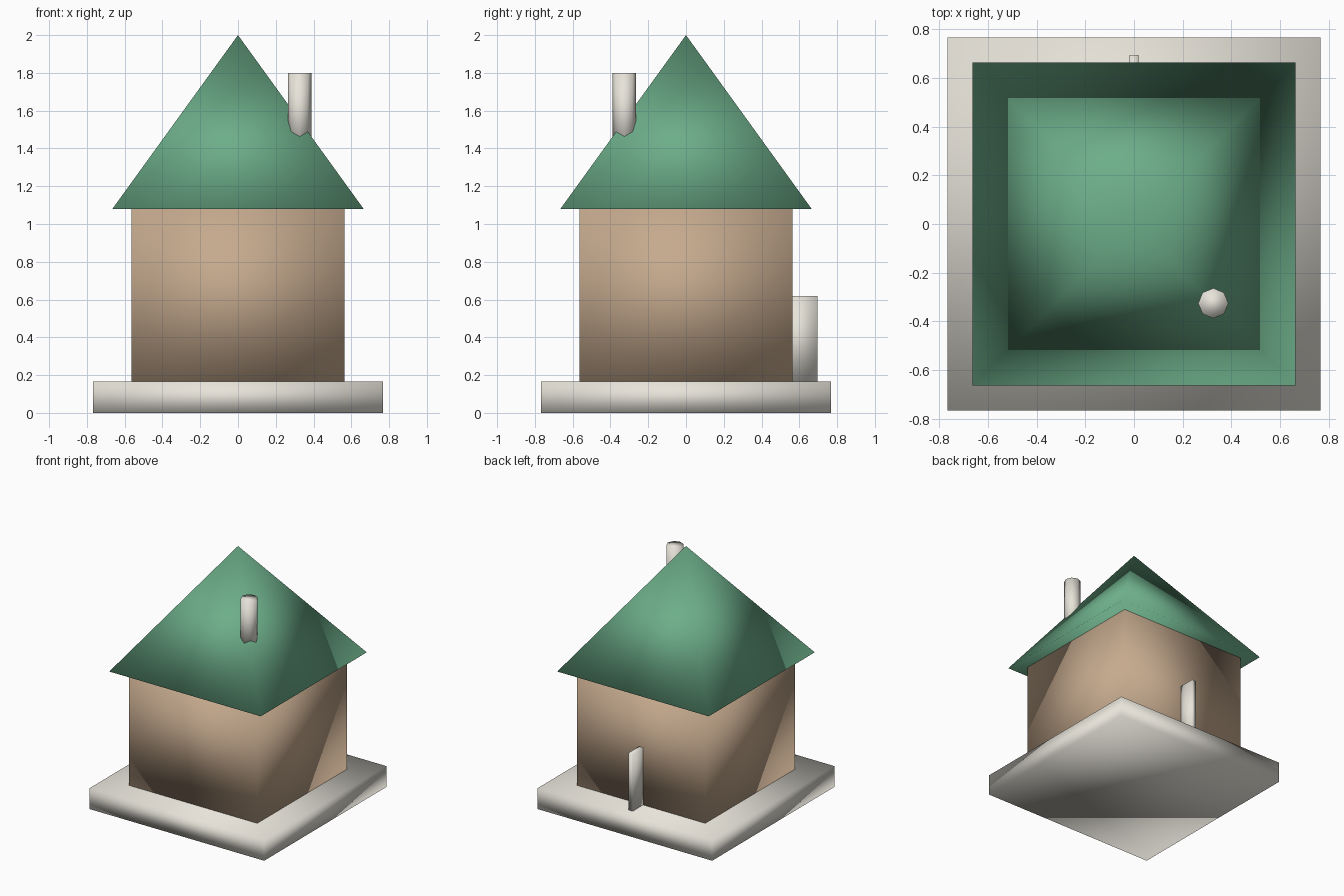
import bpy
from math import pi

if "Cube" in bpy.data.objects:
    bpy.data.objects.remove(bpy.data.objects["Cube"])


def material(name, rgb):
    mat = bpy.data.materials.new(name)
    mat.diffuse_color = (*rgb, 1)
    mat.use_nodes = True
    mat.node_tree.nodes["Principled BSDF"].inputs["Base Color"].default_value = mat.diffuse_color
    return mat


cream = material("cream", (0.80, 0.77, 0.70))
tan = material("tan", (0.56, 0.40, 0.27))
green = material("green", (0.15, 0.42, 0.25))


def finish(name, mat):
    # The whole model is smooth shaded with shared vertices
    obj = bpy.context.object
    obj.name = name
    obj.data.materials.append(mat)
    bpy.ops.object.transform_apply(location=False, rotation=True, scale=True)
    bpy.ops.object.shade_smooth()
    return obj


def box(name, mat, x, y, z):
    # Each axis is given as a (low, high) range
    ranges = (x, y, z)
    bpy.ops.mesh.primitive_cube_add(size=1, location=[(a + b) / 2 for a, b in ranges])
    bpy.context.object.scale = [b - a for a, b in ranges]
    return finish(name, mat)


# Plinth and walls
box("base", cream, (-0.767, 0.767), (-0.767, 0.767), (0, 0.165))
box("walls", tan, (-0.564, 0.564), (-0.564, 0.564), (0.165, 1.08))

# Thin door slab standing out from the back wall
box("door", cream, (-0.018, 0.018), (0.5, 0.695), (0.165, 0.62))

# Pyramid roof overhanging the walls
eave, eave_z, apex_z = 0.665, 1.08, 2.0
bpy.ops.mesh.primitive_cone_add(vertices=4, radius1=eave * 2 ** 0.5, radius2=0,
                                depth=apex_z - eave_z,
                                location=(0, 0, (eave_z + apex_z) / 2),
                                rotation=(0, 0, pi / 4))
finish("roof", green)

# Eight-sided chimney sunk into the roof
bottom, top = 1.40, 1.80
bpy.ops.mesh.primitive_cylinder_add(vertices=8, radius=0.062, depth=top - bottom,
                                    location=(0.326, -0.326, (bottom + top) / 2))
finish("chimney", cream)
